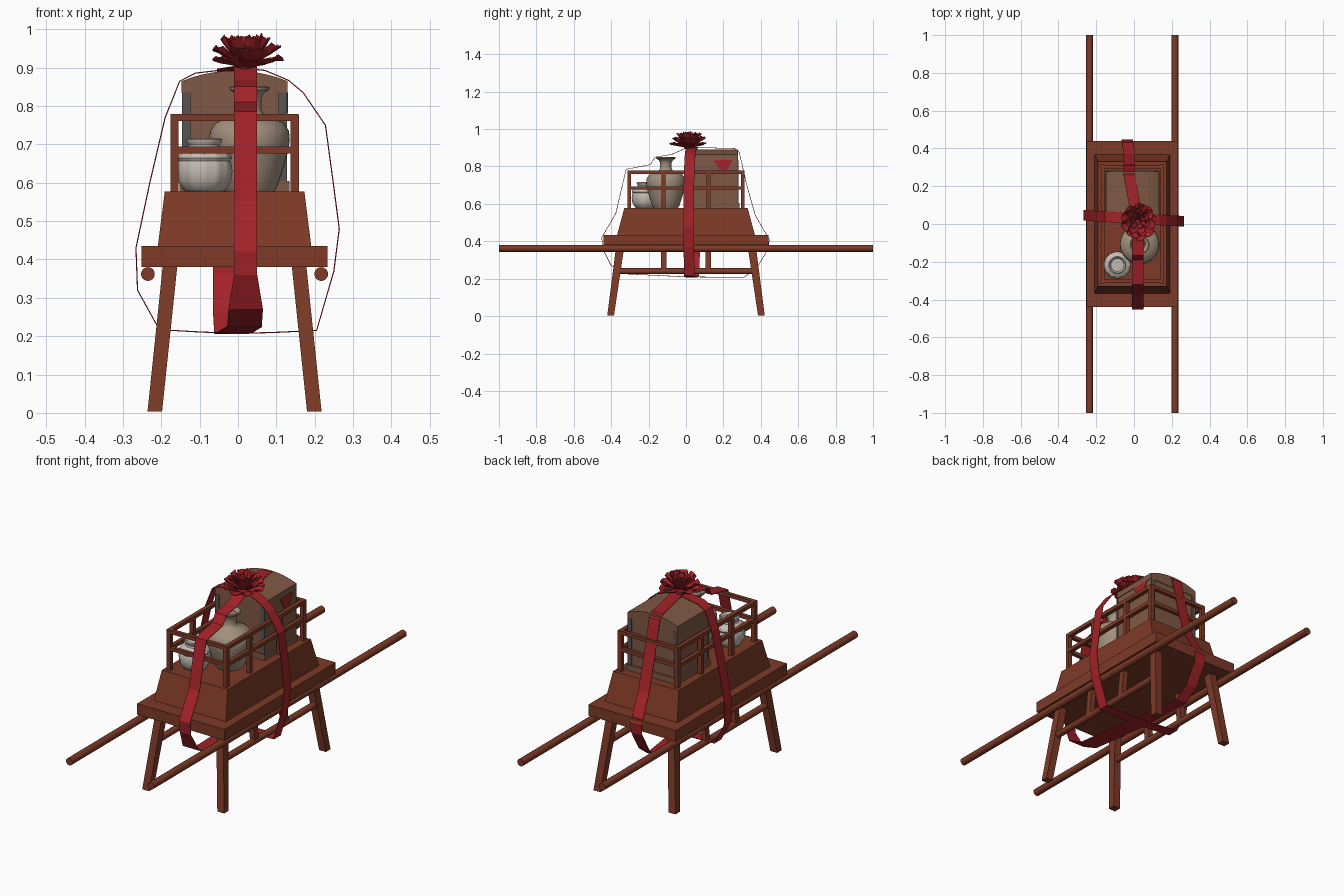
import bpy, bmesh, math, random
from mathutils import Vector

if "Cube" in bpy.data.objects:
    bpy.data.objects.remove(bpy.data.objects["Cube"])

random.seed(4)
CX = -0.009  # centre line of the stand


def mat(name, rgb):
    m = bpy.data.materials.new(name)
    m.diffuse_color = (*rgb, 1)
    m.use_nodes = True
    m.node_tree.nodes["Principled BSDF"].inputs["Base Color"].default_value = m.diffuse_color
    return m


WOOD = mat("red brown wood", (0.205, 0.042, 0.020))
CHEST = mat("dusty brown", (0.215, 0.098, 0.060))
METAL = mat("dark grey metal", (0.095, 0.090, 0.085))
RED = mat("ribbon red", (0.37, 0.016, 0.021))
CLAY = mat("tan clay", (0.36, 0.28, 0.205))
PALE = mat("pale clay", (0.55, 0.50, 0.44))


def make(name, verts, faces, material, thick=0, smooth=False):
    me = bpy.data.meshes.new(name)
    me.from_pydata([tuple(v) for v in verts], [], faces)
    bm = bmesh.new()
    bm.from_mesh(me)
    bmesh.ops.recalc_face_normals(bm, faces=bm.faces)
    bm.to_mesh(me)
    bm.free()
    me.materials.append(material)
    ob = bpy.data.objects.new(name, me)
    bpy.context.collection.objects.link(ob)
    if thick:
        mod = ob.modifiers.new("thickness", "SOLIDIFY")
        mod.thickness = thick
        mod.offset = 0
    if smooth:
        bpy.context.view_layer.objects.active = ob
        ob.select_set(True)
        bpy.ops.object.shade_smooth_by_angle(angle=math.radians(40))
        ob.select_set(False)
    return ob


def loft(name, rings, material, **kw):
    """Join rings of equal size and cap both ends."""
    n = len(rings[0])
    verts = [p for r in rings for p in r]
    faces = [(k * n + i, k * n + (i + 1) % n, (k + 1) * n + (i + 1) % n, (k + 1) * n + i)
             for k in range(len(rings) - 1) for i in range(n)]
    faces += [tuple(range(n)), tuple(range(len(verts) - n, len(verts)))]
    return make(name, verts, faces, material, **kw)


def rect(cx, cy, z, hx, hy):
    return [(cx - hx, cy - hy, z), (cx + hx, cy - hy, z), (cx + hx, cy + hy, z), (cx - hx, cy + hy, z)]


def box(name, x0, x1, y0, y1, z0, z1, material):
    a = ((x0 + x1) / 2, (y0 + y1) / 2)
    h = ((x1 - x0) / 2, (y1 - y0) / 2)
    return loft(name, [rect(*a, z0, *h), rect(*a, z1, *h)], material)


def rod(name, x, z, y0, y1, r, n=16):
    ring = lambda y: [(x + r * math.cos(i * math.tau / n), y, z + r * math.sin(i * math.tau / n)) for i in range(n)]
    return loft(name, [ring(y0), ring(y1)], WOOD, smooth=True)


def lathe(name, x, y, profile, material, n=32, lobes=0):
    rings = []
    for r, z, wave in profile:
        ring = []
        for i in range(n):
            a = i * math.tau / n
            rr = r * (1 + wave * math.cos(lobes * a))
            ring.append((x + rr * math.cos(a), y + rr * math.sin(a), z))
        rings.append(ring)
    return loft(name, rings, material, smooth=True)


# table board and tapered body
box("table_board", CX - 0.242, CX + 0.242, -0.44, 0.44, 0.38, 0.435, WOOD)
loft("tapered_body", [rect(CX, 0, 0.435, 0.2, 0.368), rect(CX, 0, 0.577, 0.182, 0.33)], WOOD)

# splayed legs, carrying poles, side stretchers and struts
for s in (-1, 1):
    for t in (-1, 1):
        loft("leg", [rect(CX + s * 0.208, t * 0.403, 0.003, 0.019, 0.018),
                     rect(CX + s * 0.168, t * 0.350, 0.385, 0.019, 0.022)], WOOD)
        loft("strut", [rect(CX + s * 0.183, t * 0.118, 0.24, 0.014, 0.015),
                       rect(CX + s * 0.170, t * 0.118, 0.385, 0.014, 0.015)], WOOD)
    rod("carrying_pole", CX + s * 0.226, 0.362, -1, 1, 0.018)
    rod("stretcher", CX + s * 0.183, 0.24, -0.37, 0.37, 0.016)

# fence around the load
for z in (0.77, 0.685):
    for s in (-1, 1):
        x = CX + s * 0.157
        box("side_rail", x - 0.01, x + 0.01, -0.313, 0.313, z - 0.009, z + 0.009, WOOD)
        box("end_rail", CX - 0.157, CX + 0.157, s * 0.304 - 0.009, s * 0.304 + 0.009, z - 0.009, z + 0.009, WOOD)
for s in (-1, 1):
    for y in (-0.304, -0.12, 0.12, 0.304):
        x = CX + s * 0.157
        box("fence_post", x - 0.0105, x + 0.0105, y - 0.01, y + 0.01, 0.57, 0.777, WOOD)

# chest with plinth, arched lid and metal corner plates
box("chest_plinth", CX - 0.143, CX + 0.143, 0.022, 0.285, 0.575, 0.605, CHEST)
box("chest_body", CX - 0.135, CX + 0.135, 0.03, 0.275, 0.6, 0.835, CHEST)
arch = [(math.sin(a) * 0.138 / math.sin(0.42), 0.865 + 0.027 * (math.cos(a) - math.cos(0.42)) / (1 - math.cos(0.42)))
        for a in [0.42 * (k / 5 - 1) for k in range(11)]]
lid = [(-0.138, 0.835)] + arch + [(0.138, 0.835)]
loft("chest_lid", [[(CX + x, y, z) for x, z in lid] for y in (0.027, 0.278)], CHEST)
for s in (-1, 1):
    x = CX + s * 0.126
    for y in (0.028, 0.277):
        box("corner_plate", x - 0.011, x + 0.011, y - 0.003, y + 0.003, 0.605, 0.835, METAL)
# red paper tag on the chest side
xs = CX + 0.136
loft("red_tag", [[(x, 0.15, 0.835), (x, 0.25, 0.835), (x, 0.22, 0.78), (x, 0.18, 0.78)] for x in (xs, xs + 0.003)], RED)

# large vase and small lobed jar
lathe("large_vase", 0.03, -0.108, [(r, z, 0) for r, z in (
    (0.064, 0.577), (0.072, 0.59), (0.086, 0.63), (0.1, 0.68), (0.105, 0.71), (0.103, 0.735), (0.09, 0.755),
    (0.06, 0.77), (0.038, 0.778), (0.031, 0.79), (0.031, 0.82), (0.038, 0.834), (0.051, 0.842),
    (0.052, 0.849), (0.047, 0.851), (0.03, 0.838), (0.024, 0.81))], CLAY)
lathe("small_jar", -0.088, -0.217, [
    (0.045, 0.577, 0), (0.055, 0.582, .01), (0.068, 0.605, .02), (0.072, 0.63, .02), (0.07, 0.65, .02),
    (0.067, 0.657, .02), (0.071, 0.664, .02), (0.068, 0.675, .02), (0.055, 0.684, .01), (0.043, 0.69, 0),
    (0.04, 0.698, 0), (0.046, 0.707, 0), (0.047, 0.713, 0), (0.042, 0.716, 0), (0.034, 0.705, 0)],
      PALE, n=48, lobes=12)


# ribbon loops: each point is (x, y, z, half width)
def ribbon(name, pts, axis):
    n = len(pts)
    verts = []
    for x, y, z, h in pts:
        verts += [Vector((x, y, z)) - axis * h, Vector((x, y, z)) + axis * h]
    faces = [(2 * i, 2 * i + 1, (2 * i + 3) % (2 * n), (2 * i + 2) % (2 * n)) for i in range(n)]
    make(name, verts, faces, RED, thick=0.003)


long_path = [(0.01, 0.903), (-0.075, 0.865), (-0.165, 0.85), (-0.19, 0.81), (-0.32, 0.785), (-0.345, 0.68),
             (-0.375, 0.55), (-0.45, 0.42), (-0.445, 0.36), (-0.40, 0.27), (-0.31, 0.225), (0, 0.21), (0.31, 0.207),
             (0.38, 0.26), (0.44, 0.36), (0.445, 0.41), (0.37, 0.54), (0.325, 0.7), (0.285, 0.875), (0.26, 0.896)]
ribbon("long_ribbon", [(0.02 - 0.055 * min(1, max(0, (y + 0.35) / 0.7)) if z < 0.5 else (0.02 if y < 0.1 else -0.025),
                        y, z, 0.045 if z < 0.3 and y < 0.1 else 0.03) for y, z in long_path], Vector((1, 0, 0)))
cross_path = [(0, 0.9), (-0.05, 0.893), (-0.11, 0.886), (-0.152, 0.865), (-0.19, 0.77), (-0.23, 0.6), (-0.266, 0.43),
              (-0.262, 0.32), (-0.205, 0.217), (-0.1, 0.211), (0, 0.207), (0.1, 0.21), (0.205, 0.215), (0.25, 0.37),
              (0.264, 0.48), (0.247, 0.61), (0.228, 0.75), (0.17, 0.835), (0.132, 0.867), (0.07, 0.893)]
ribbon("cross_ribbon", [(x, 0.03 - 0.06 * x, z, 0.028) for x, z in cross_path], Vector((0, 1, 0)))

# rosette: layered curled petals
verts, faces = [], []
for count, length, z0, rise, spread in ((9, 0.1, 0.902, 0.02, 0.48), (8, 0.09, 0.91, 0.042, 0.5),
                                        (7, 0.068, 0.915, 0.054, 0.55), (6, 0.045, 0.92, 0.056, 0.65),
                                        (4, 0.022, 0.92, 0.055, 0.9)):
    for k in range(count):
        mid = (k + random.uniform(-0.2, 0.2) + length * 40) * math.tau / count
        ln, up = length * random.uniform(0.88, 1.06), rise * random.uniform(0.8, 1.1)
        base = len(verts)
        for i in range(5):
            t = i / 4
            for j in range(5):
                u = j / 2 - 1
                a = mid + u * spread * (1 - 0.3 * t * t)
                r = 0.008 + (ln - 0.008) * t * (1 - 0.14 * u * u * t)
                z = z0 + up * t ** 1.3 + 0.008 * t * u * u + random.uniform(-0.004, 0.004) * t
                verts.append((0.02 + r * math.cos(a), 0.015 + r * math.sin(a), z))
        faces += [(base + i * 5 + j, base + i * 5 + j + 1, base + i * 5 + j + 6, base + i * 5 + j + 5)
                  for i in range(4) for j in range(4)]
make("rosette", verts, faces, RED, thick=0.002)
lathe("rosette_knot", 0.02, 0.015, [(0.02, 0.893, 0), (0.03, 0.905, 0), (0.02, 0.925, 0)], RED, n=12)
